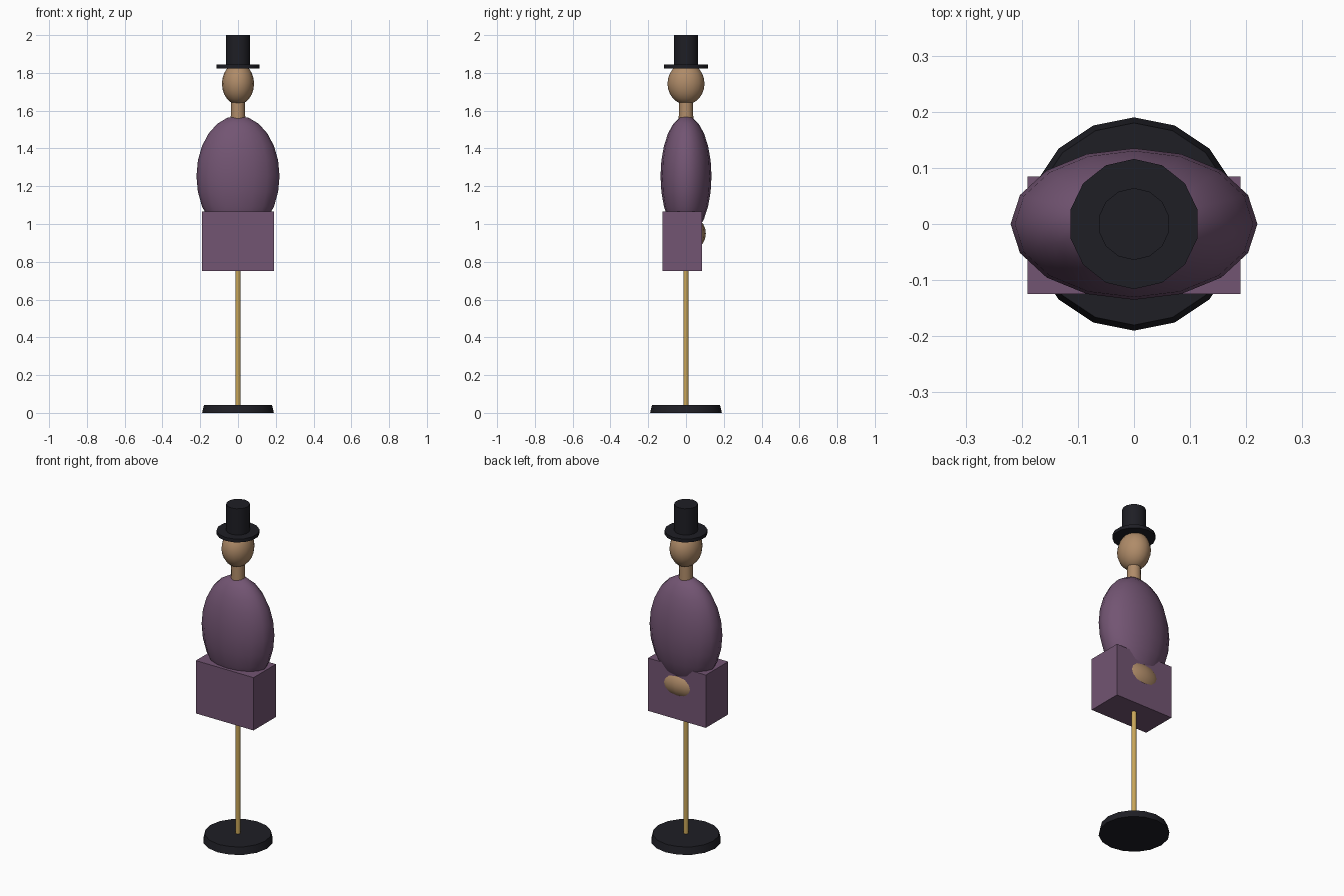
import bpy
import math

if "Cube" in bpy.data.objects:
    bpy.data.objects.remove(bpy.data.objects["Cube"])


def material(name, rgb):
    m = bpy.data.materials.new(name)
    m.diffuse_color = (*rgb, 1.0)
    m.use_nodes = True
    m.node_tree.nodes["Principled BSDF"].inputs["Base Color"].default_value = m.diffuse_color
    return m


PURPLE = material("purple_cloth", (0.17, 0.09, 0.17))
SKIN = material("skin", (0.43, 0.26, 0.14))
GOLD = material("brass", (0.58, 0.38, 0.10))
BLACK = material("black", (0.013, 0.013, 0.018))


def finish(name, mat, smooth=True):
    ob = bpy.context.object
    ob.name = name
    ob.data.materials.append(mat)
    bpy.ops.object.transform_apply(location=False, rotation=True, scale=True)
    if smooth:
        bpy.ops.object.shade_smooth_by_angle(angle=math.radians(40))
    return ob


def ellipsoid(name, z, radii, mat, segments=16, rings=12):
    bpy.ops.mesh.primitive_uv_sphere_add(
        segments=segments, ring_count=rings, radius=1, location=(0, 0, z))
    bpy.context.object.scale = radii
    return finish(name, mat)


def column(name, z0, z1, r0, r1, sides, mat):
    bpy.ops.mesh.primitive_cone_add(
        vertices=sides, radius1=r0, radius2=r1, depth=z1 - z0,
        location=(0, 0, (z0 + z1) / 2))
    return finish(name, mat)


# Stand
column("base", 0.0, 0.043, 0.19, 0.18, 16, BLACK)
column("pole", 0.03, 0.93, 0.014, 0.014, 10, GOLD)

# Body
ellipsoid("hips", 0.95, (0.155, 0.105, 0.10), SKIN)
ellipsoid("torso", 1.253, (0.22, 0.135, 0.32), PURPLE)
column("neck", 1.55, 1.66, 0.039, 0.036, 12, SKIN)
ellipsoid("head", 1.743, (0.085, 0.098, 0.11), SKIN)

# Boxy coat skirt, set a little towards the front
bpy.ops.mesh.primitive_cube_add(size=1, location=(0, -0.02, 0.908))
bpy.context.object.scale = (0.38, 0.21, 0.314)
finish("coat_skirt", PURPLE, smooth=False)

# Top hat
column("hat_brim", 1.824, 1.844, 0.116, 0.116, 14, BLACK)
column("hat_crown", 1.84, 2.0, 0.064, 0.064, 14, BLACK)
